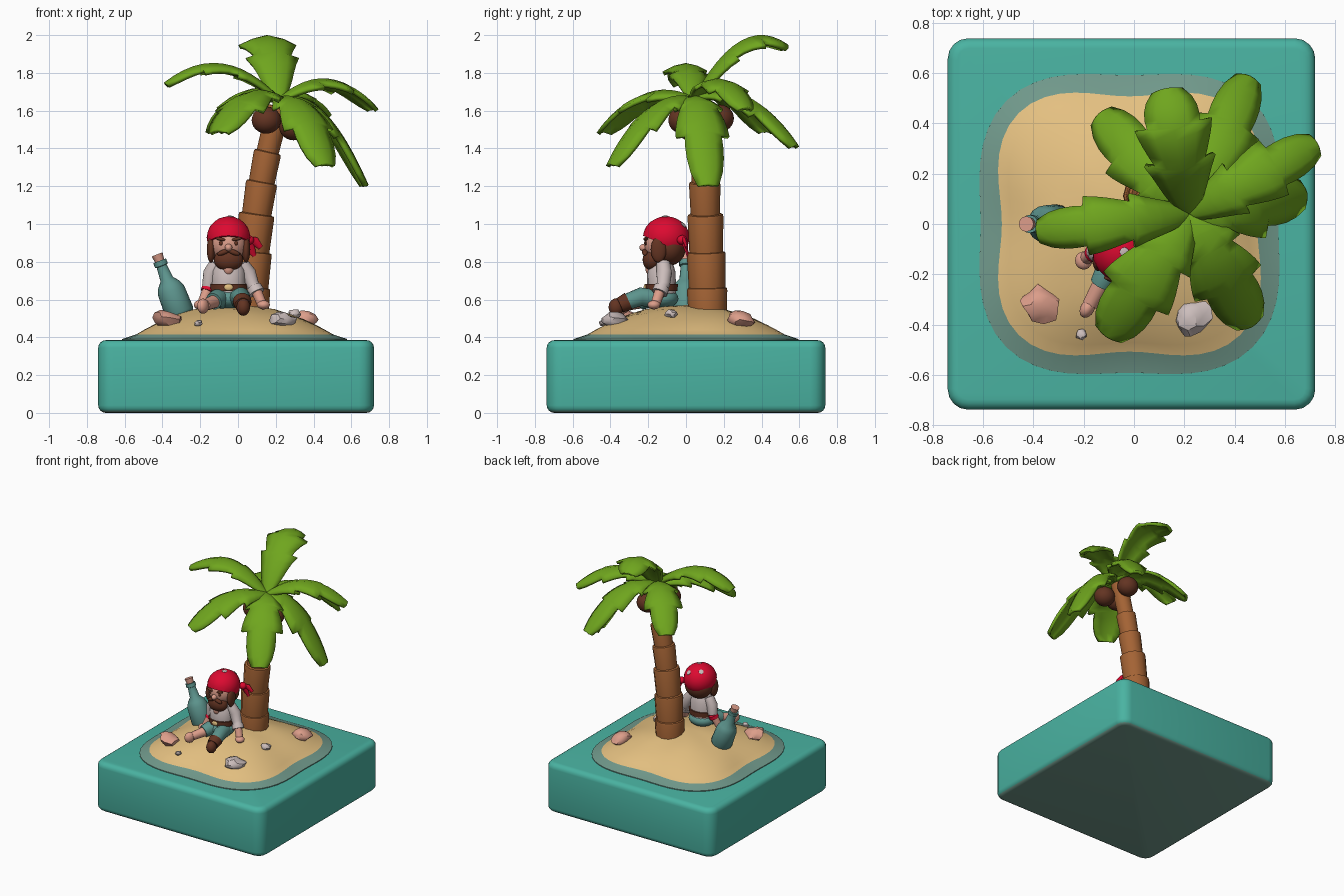
import bpy, bmesh, math, random
from mathutils import Vector, Matrix

if "Cube" in bpy.data.objects:
    bpy.data.objects.remove(bpy.data.objects["Cube"])

random.seed(4)
V = Vector
COL = {
    "water_teal": (0.068, 0.45, 0.36), "sand_tan": (0.78, 0.53, 0.22),
    "shallow_grey_green": (0.165, 0.32, 0.26), "leaf_green": (0.16, 0.38, 0.013),
    "trunk_brown": (0.37, 0.125, 0.035), "dark_brown": (0.125, 0.034, 0.016),
    "cloth_red": (0.72, 0.003, 0.03), "skin_pink": (0.72, 0.34, 0.255),
    "shirt_grey": (0.60, 0.51, 0.50), "bottle_teal": (0.11, 0.30, 0.27)}
MAT = {}
for n, c in COL.items():
    MAT[n] = bpy.data.materials.new(n)
    MAT[n].diffuse_color = (*c, 1)


def finish(name, bm, mats, angle=40, mods=()):
    bmesh.ops.recalc_face_normals(bm, faces=bm.faces)
    me = bpy.data.meshes.new(name)
    bm.to_mesh(me)
    bm.free()
    ob = bpy.data.objects.new(name, me)
    bpy.context.collection.objects.link(ob)
    for m in mats.split():
        me.materials.append(MAT[m])
    for kind, props in mods:
        md = ob.modifiers.new(kind.lower(), kind)
        for k, v in props.items():
            setattr(md, k, v)
    for o in bpy.context.selected_objects:
        o.select_set(False)
    ob.select_set(True)
    bpy.context.view_layer.objects.active = ob
    bpy.ops.object.shade_smooth_by_angle(angle=math.radians(angle))
    return ob


def loft(name, rings, mat, sides=14, squash=1.0, angle=40):
    """Round tube through (x, y, z, radius) rings; squash scales it in y."""
    bm = bmesh.new()
    pts = [V(r[:3]) for r in rings]
    loops = []
    for i, r in enumerate(rings):
        d = (pts[min(i + 1, len(pts) - 1)] - pts[max(i - 1, 0)]).normalized()
        ref = V((0, 1, 0)) if abs(d.y) < 0.8 else V((0, 0, 1))
        u = d.cross(ref).normalized()
        w = u.cross(d)
        loops.append([bm.verts.new(pts[i] + r[3] * (u * math.cos(a) + w * math.sin(a) * squash))
                      for a in (2 * math.pi * k / sides for k in range(sides))])
    for a, b in zip(loops, loops[1:]):
        for k in range(sides):
            j = (k + 1) % sides
            bm.faces.new((a[k], a[j], b[j], b[k]))
    bm.faces.new(loops[0])
    bm.faces.new(loops[-1])
    return finish(name, bm, mat, angle)


def ball(name, pos, size, mat, rot=(0, 0, 0), cut=None, jitter=0, angle=60):
    """Ellipsoid; cut=(point, normal) keeps the normal side only."""
    bm = bmesh.new()
    bmesh.ops.create_icosphere(bm, subdivisions=2 if jitter else 3, radius=1)
    for v in bm.verts:
        v.co *= 1 + random.uniform(-jitter, jitter)
        v.co = V((v.co.x * size[0], v.co.y * size[1], v.co.z * size[2]))
    R = Matrix.Rotation(rot[2], 4, 'Z') @ Matrix.Rotation(rot[1], 4, 'Y') @ Matrix.Rotation(rot[0], 4, 'X')
    bmesh.ops.transform(bm, matrix=Matrix.Translation(pos) @ R, verts=bm.verts)
    if cut:
        bmesh.ops.bisect_plane(bm, geom=bm.verts[:] + bm.edges[:] + bm.faces[:], plane_co=cut[0],
                               plane_no=cut[1], clear_inner=True)
        bmesh.ops.holes_fill(bm, edges=[e for e in bm.edges if e.is_boundary])
    return finish(name, bm, mat, angle)


# water block, slightly uneven, with rounder corners and a grey underside
bm = bmesh.new()
bmesh.ops.create_cube(bm, size=1)
bmesh.ops.bevel(bm, geom=[e for e in bm.edges if abs(e.verts[0].co.z - e.verts[1].co.z) > .5],
                offset=.055, segments=4, profile=.5, affect='EDGES')
for v in bm.verts:
    v.co = V((v.co.x * 1.46 - 0.01, v.co.y * 1.475, v.co.z * 0.385 + 0.1925))
bmesh.ops.bevel(bm, geom=[e for e in bm.edges if abs(e.verts[0].co.z - e.verts[1].co.z) < .01],
                offset=.04, segments=4, profile=.5, affect='EDGES')
for f in bm.faces:
    f.material_index = int(f.normal.z < -.8)
finish("water_block", bm, "water_teal shallow_grey_green", 50)

# four-lobed sand mound with a squarer, nearly flat wet rim
bm = bmesh.new()
N = 64
prev = None
steps = [0.02, .2, .4, .55, .7, .82, .92, 1, 1.1, 1.11]
for i, t in enumerate(steps):
    ring = []
    for k in range(N):
        a = 2 * math.pi * k / N
        r = t * (0.565 - 0.058 * math.cos(4 * a) * min(t, 1))
        z = 0.57 - 0.155 * t * t
        if t > 1:
            r = 0.642 - 0.05 * math.cos(4 * a)
            z = 0.391 if i == 8 else 0.36
        elif t > .3:
            z += 0.006 * math.sin(5 * a + 8 * t) * (1 - t)
        ring.append(bm.verts.new((r * math.cos(a) - 0.018, r * math.sin(a), z)))
    if prev:
        for k in range(N):
            j = (k + 1) % N
            f = bm.faces.new((prev[k], prev[j], ring[j], ring[k]))
            f.material_index = int(t > 1)
    else:
        bm.faces.new(ring)
    prev = ring
bm.faces.new(prev).material_index = 1
finish("sand_mound", bm, "sand_tan shallow_grey_green", 50)

# palm trunk: stacked sleeves that step inward
tops = [0.50, 0.66, 0.85, 1.05, 1.22, 1.38, 1.62]
rads = [0.107, 0.103, 0.095, 0.083, 0.073, 0.063]


def trunk_axis(z):
    s = (z - 0.5) / 1.1
    return (0.06 + 0.005 * s + 0.145 * s * s, 0.115 - 0.025 * s, z)


rings = []
for z0, z1, r in zip(tops, tops[1:], rads):
    rings += [(*trunk_axis(z0 + .004), r * .94), (*trunk_axis(z1 - .012), r), (*trunk_axis(z1), r * .97)]
loft("palm_trunk", rings, "trunk_brown", 12, angle=30)

# coconuts
for i, p in enumerate([(0.15, -0.02, 1.55), (0.295, 0.02, 1.515), (0.21, 0.18, 1.56)]):
    ball(f"coconut_{i}", p, (.078, .074, .072), "dark_brown")

# palm fronds: arched, folded, saw-edged leaves
CROWN = V((0.22, 0.04, 1.67))


def frond(name, tip, rise, width, teeth=3):
    tip = V(tip)
    mid = (CROWN + tip) / 2 + V((0, 0, rise))
    ts = sorted({0, .06, .12, .18, 1.0} | {(k + f) / teeth for k in range(teeth) for f in (.03, .25, .5, .75, .98)})
    bm = bmesh.new()
    prev = None
    for t in ts:
        p = CROWN * (1 - t) ** 2 + mid * 2 * t * (1 - t) + tip * t * t
        d = (mid - CROWN) * (1 - t) + (tip - mid) * t
        s = d.cross(V((0, 0, 1))).normalized()
        up = s.cross(d).normalized()
        w = width * (0.12 + 0.88 * max(0, math.sin(math.pi * min(1, t ** 1.1 * .96 + .01))) ** .55)
        w *= 0.76 + 0.36 * ((t * teeth) % 1) if t > .2 else 1
        row = []
        for q in (-1, -.55, 0, .55, 1):
            lean = d.normalized() * (abs(q) * .12 * w)
            row.append(bm.verts.new(p + s * q * w + lean - up * w * (.1 * abs(q) + .25 * q * q)))
        if prev:
            for k in range(4):
                bm.faces.new((prev[k], prev[k + 1], row[k + 1], row[k]))
        prev = row
    finish(name, bm, "leaf_green", 50, [('SOLIDIFY', dict(thickness=.022, offset=-1))])


FRONDS = [((-.39, -.03, 1.75), .28, .11), ((-.14, .44, 1.50), .24, .13),
          ((.13, .54, 1.95), .32, .145), ((.46, .59, 1.42), .27, .125),
          ((.73, .32, 1.62), .25, .115), ((.69, .12, 1.21), .31, .135),
          ((.47, -.41, 1.32), .25, .14), ((-.11, -.45, 1.50), .22, .145)]
for i, f in enumerate(FRONDS):
    frond(f"palm_frond_{i}", *f)

# bottle leaning back, with cork
A, B = V((-.305, 0, .52)), V((-.415, 0, .805))
rings = []
for t, r in [(0, .07), (.05, .078), (.45, .074), (.56, .06), (.66, .035), (.9, .028), (.91, .036), (1, .036)]:
    rings.append((*A.lerp(B, t), r))
loft("bottle", rings, "bottle_teal", 16)
loft("bottle_cork", [(*A.lerp(B, .99), .025), (*A.lerp(B, 1.12), .031)], "skin_pink", 12)

# shells and pebbles on the sand
for n, p, s, m in [("shell_left", (-.37, -.32, .495), (.075, .075, .045), "skin_pink"),
                   ("shell_front", (.24, -.37, .485), (.08, .068, .045), "shirt_grey"),
                   ("shell_back", (.36, .29, .495), (.08, .065, .042), "skin_pink"),
                   ("pebble_right", (.3, -.08, .525), (.035, .03, .025), "shirt_grey"),
                   ("pebble_front", (-.21, -.44, .475), (.022, .022, .016), "shirt_grey")]:
    ball(n, p, s, m, (0, .2, random.random() * 3), jitter=.17, angle=35)

# seated castaway: body
loft("shirt", [(-.05, -.125, .62, .085), (-.05, -.13, .68, .09), (-.05, -.13, .75, .088),
               (-.05, -.125, .80, .065), (-.05, -.12, .83, .04)], "shirt_grey", 16, .85)
loft("belt", [(-.05, -.13, .645, .097), (-.05, -.13, .683, .099)], "dark_brown", 16, .88)
ball("belt_buckle", (-.05, -.215, .665), (.024, .009, .018), "sand_tan")
ball("hips", (-.05, -.13, .605), (.1, .09, .055), "bottle_teal")
ball("chest", (-.05, -.185, .765), (.03, .03, .04), "skin_pink")

# legs: one booted, one bare from the knee
loft("left_leg", [(-.01, -.14, .60, .05), (.015, -.24, .615, .05), (.025, -.32, .585, .043)], "bottle_teal")
loft("right_leg", [(-.08, -.14, .60, .05), (-.11, -.2, .605, .05), (-.13, -.24, .59, .045)], "bottle_teal")
loft("right_shin", [(-.125, -.23, .59, .036), (-.175, -.32, .57, .03)], "skin_pink")
ball("right_foot", (-.185, -.335, .565), (.028, .04, .04), "skin_pink", (0, 0, -.5))
loft("boot_shaft", [(.022, -.305, .59, .05), (.025, -.35, .57, .042)], "dark_brown")
ball("boot_foot", (.028, -.37, .56), (.036, .04, .046), "dark_brown")

# arms
loft("left_arm", [(.02, -.12, .79, .036), (.055, -.115, .74, .041), (.075, -.12, .68, .036), (.09, -.13, .66, .034)], "shirt_grey")
loft("left_cuff", [(.085, -.128, .665, .041), (.10, -.14, .635, .043)], "shirt_grey")
loft("left_forearm", [(.10, -.14, .64, .028), (.125, -.16, .58, .026)], "skin_pink")
ball("left_hand", (.135, -.17, .572), (.034, .034, .024), "skin_pink")
loft("right_arm", [(-.115, -.12, .79, .036), (-.145, -.115, .74, .04), (-.155, -.11, .67, .035)], "shirt_grey")
loft("right_wristband", [(-.155, -.11, .665, .034), (-.163, -.118, .642, .036)], "cloth_red")
loft("right_forearm", [(-.163, -.12, .645, .027), (-.19, -.135, .58, .026)], "skin_pink")
ball("right_hand", (-.2, -.145, .572), (.034, .036, .026), "skin_pink")

# head, hair and beard
ball("head", (-.05, -.115, .895), (.1, .108, .105), "skin_pink")
ball("nose", (-.05, -.222, .875), (.02, .025, .02), "skin_pink")
ball("hair_back", (-.05, -.085, .88), (.107, .085, .1), "dark_brown")
ball("beard", (-.05, -.178, .81), (.078, .052, .06), "dark_brown")
for s in (-1, 1):
    ball(f"moustache_{s}", (-.05 + s * .028, -.217, .85), (.034, .016, .014), "dark_brown", (0, s * .35, 0))
    ball(f"sideburn_{s}", (-.05 + s * .093, -.145, .865), (.022, .042, .07), "dark_brown")
    ball(f"eyebrow_{s}", (-.05 + s * .042, -.213, .92), (.028, .012, .009), "dark_brown", (0, -s * .2, 0))
    ball(f"eye_{s}", (-.05 + s * .04, -.213, .898), (.011, .006, .011), "dark_brown")

# bandana with knot, tails and pale spots
C, S = V((-.05, -.105, .928)), (.116, .124, .113)
ball("bandana", C, S, "cloth_red", cut=((-.05, -.22, .935), (0, .38, .92)))
ball("bandana_knot", (.055, -.02, .915), (.03, .028, .026), "cloth_red")
loft("bandana_tail_upper", [(.055, -.02, .92, .015), (.09, -.005, .91, .023), (.12, .005, .875, .014)], "cloth_red", 8, .5)
loft("bandana_tail_lower", [(.055, -.02, .91, .015), (.07, .0, .87, .021), (.085, .01, .83, .012)], "cloth_red", 8, .5)
for i, d in enumerate([(.1, -.05, .99), (-.45, .5, .75), (.3, .75, .6)]):
    n = V(d).normalized()
    p = C + V((n.x * S[0], n.y * S[1], n.z * S[2]))
    e = V((n.x / S[0], n.y / S[1], n.z / S[2])).to_track_quat('Z', 'Y').to_euler()
    ball(f"bandana_spot_{i}", p, (.018, .018, .004), "shirt_grey", e)

for m in bpy.data.materials:
    if m.users and not m.is_grease_pencil:
        m.use_nodes = True
        m.node_tree.nodes["Principled BSDF"].inputs["Base Color"].default_value = m.diffuse_color
